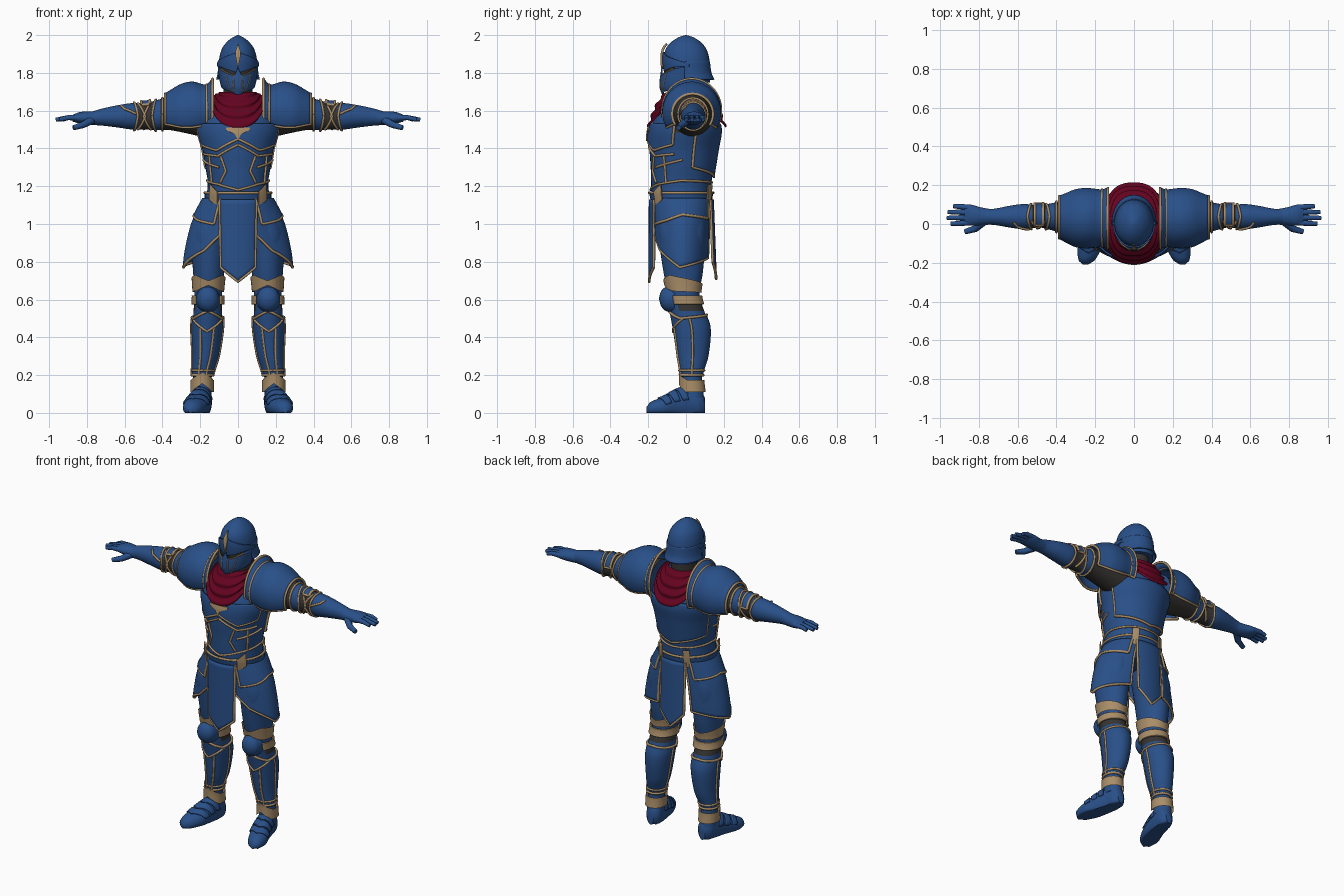
import bpy, bmesh, math
from mathutils import Vector

if "Cube" in bpy.data.objects:
    bpy.data.objects.remove(bpy.data.objects["Cube"])

def material(name, rgb):
    m = bpy.data.materials.new(name)
    m.diffuse_color = (*rgb, 1)
    m.use_nodes = True
    m.node_tree.nodes["Principled BSDF"].inputs["Base Color"].default_value = m.diffuse_color
    return m

BLUE = material("blue_steel", (0.022, 0.08, 0.25))
GOLD = material("tan_gold", (0.40, 0.27, 0.14))
RED = material("red_cloth", (0.125, 0.001, 0.014))
DARK = material("dark_cloth", (0.038, 0.036, 0.033))

def finish(name, bm, mats, mirror=False, thick=0, angle=40):
    bmesh.ops.remove_doubles(bm, verts=bm.verts, dist=1e-5)
    bmesh.ops.recalc_face_normals(bm, faces=bm.faces)
    me = bpy.data.meshes.new(name)
    bm.to_mesh(me)
    bm.free()
    for m in mats:
        me.materials.append(m)
    me.shade_smooth()
    me.set_sharp_from_angle(angle=math.radians(angle))
    ob = bpy.data.objects.new(name, me)
    bpy.context.collection.objects.link(ob)
    if thick:
        sol = ob.modifiers.new("thickness", 'SOLIDIFY')
        sol.thickness, sol.offset = thick, 0
    if mirror:
        ob.modifiers.new("mirror", 'MIRROR')

def ramp(*pts):
    """Piecewise linear function of the angle."""
    def f(a):
        for (x0, y0), (x1, y1) in zip(pts, pts[1:]):
            if a <= x1:
                return y0 + (y1 - y0) * max(0, (a - x0) / (x1 - x0))
        return pts[-1][1]
    return f

def form(axis, *keys):
    """Smooth surface through ellipses (position, centre 1, centre 2, radius 1, radius 2)."""
    K = [Vector(k) for k in keys]
    def slope(i):
        p, q = K[max(i - 1, 0)], K[min(i + 1, len(K) - 1)]
        return (q - p) / (q[0] - p[0])
    def f(a, s, off=0):
        s = min(max(s, K[0][0]), K[-1][0])
        i = next(j for j in range(len(K) - 1) if s <= K[j + 1][0] + 1e-9)
        h = K[i + 1][0] - K[i][0]
        t = (s - K[i][0]) / h
        v = ((2*t**3 - 3*t*t + 1) * K[i] + (t**3 - 2*t*t + t) * h * slope(i)
             + (3*t*t - 2*t**3) * K[i + 1] + (t**3 - t*t) * h * slope(i + 1))
        _, c1, c2, r1, r2 = v
        sa, ca = math.sin(math.radians(a)), math.cos(math.radians(a))
        if axis == 'z':
            return Vector((c1 + (r1 + off) * sa, c2 - (r2 + off) * ca, s))
        if axis == 'y':
            return Vector((c1 + (r1 + off) * sa, s, max(0, c2 + (r2 + off) * ca)))
        return Vector((s, c1 - (r1 + off) * ca, c2 + (r2 + off) * sa))
    f.span = (K[0][0], K[-1][0])
    return f

def tubes(name, paths, r=0.007, mat=GOLD, mirror=False, taper=1.0, n=8):
    bm = bmesh.new()
    for pts in paths:
        pts = [p for i, p in enumerate(pts) if i == 0 or (p - pts[i - 1]).length > 1e-5]
        u, rings = Vector((0.31, 0.52, 0.8)), []
        for i, p in enumerate(pts):
            t = (pts[min(i + 1, len(pts) - 1)] - pts[max(i - 1, 0)]).normalized()
            u = (u - t * u.dot(t)).normalized()
            rr, w = r * (1 + (taper - 1) * i / (len(pts) - 1)), t.cross(u)
            rings.append([bm.verts.new(p + rr * (u * math.cos(k * math.tau / n) + w * math.sin(k * math.tau / n)))
                          for k in range(n)])
        for A, B in zip(rings, rings[1:]):
            for k in range(n):
                bm.faces.new((A[k], A[k - 1], B[k - 1], B[k]))
        bm.faces.new(rings[0])
        bm.faces.new(rings[-1][::-1])
    finish(name, bm, [mat], mirror, angle=65)

def loft(name, f, mat=BLUE, lo=None, hi=None, a0=0, a1=360, n=36, steps=16, off=0,
         edges="", rule=None, mirror=False, r=0.0075, thick=0.008):
    """Skin a form between two edge curves; edges l/h/s get a raised trim."""
    L = lo if callable(lo) else (lambda a: f.span[0] if lo is None else lo)
    H = hi if callable(hi) else (lambda a: f.span[1] if hi is None else hi)
    closed = a1 - a0 == 360
    A = [a0 + (a1 - a0) * i / n for i in range(n + 1)]
    P = [[f(a, L(a) + (H(a) - L(a)) * j / steps, off) for a in A] for j in range(steps + 1)]
    bm = bmesh.new()
    V = [[bm.verts.new(p) for p in row] for row in P]
    for j in range(steps):
        for i in range(n):
            fc = bm.faces.new((V[j][i], V[j][i + 1], V[j + 1][i + 1], V[j + 1][i]))
            fc.material_index = int(rule(fc.calc_center_median())) if rule else 0
    if closed and not lo and not hi:
        for row in (V[0], V[-1]):
            bm.faces.new(row[:-1])
    finish(name, bm, [mat, DARK], mirror, 0 if closed else thick)
    paths = [P[0]] * ("l" in edges) + [P[-1]] * ("h" in edges)
    if "s" in edges:
        paths += [[row[0] for row in P], [row[-1] for row in P]]
    if paths:
        tubes(name + "_trim", paths, r, mirror=mirror)

def lines(name, f, paths, r=0.0065, off=0.003, mirror=True):
    """Trim lines drawn on a form through (angle, position) points."""
    tubes(name, [[f(a + (b - a) * k / 8, s + (t - s) * k / 8, off) for (a, s), (b, t) in zip(p, p[1:])
                  for k in range(9)] for p in paths], r, mirror=mirror)

def ring(s):
    return [(0, s), (120, s), (240, s), (360, s)]

# Legs, with dark cloth behind the knees
leg = form('z', (.08, .19, .035, .05, .06), (.2, .188, .03, .05, .055), (.3, .172, .035, .063, .078),
           (.45, .163, .03, .077, .095), (.53, .16, .01, .076, .09), (.62, .158, -.01, .073, .082),
           (.75, .155, -.015, .083, .105), (.95, .15, -.02, .1, .125), (1.1, .1, -.02, .09, .12))
loft("leg", leg, steps=40, mirror=True, rule=lambda p: .53 < p.z < .58 and p.y > -.04)
loft("greave", leg, lo=.2, hi=ramp((0, .54), (60, .5), (180, .52), (300, .5), (360, .54)),
     off=.006, edges="lh", mirror=True)
loft("thigh_band", leg, GOLD, lo=ramp((0, .675), (50, .645), (180, .635), (310, .645), (360, .675)),
     hi=ramp((0, .70), (50, .73), (180, .68), (310, .73), (360, .70)), off=.01, mirror=True)
loft("knee_strap", leg, GOLD, lo=.575, hi=.622, off=.01, a0=50, a1=310, mirror=True)
loft("ankle_band", leg, GOLD, lo=ramp((0, .155), (60, .11), (300, .11), (360, .155)),
     hi=ramp((0, .212), (70, .175), (290, .175), (360, .212)), off=.013, mirror=True)
knee = form('y', (-.142, .16, .605, .006, .006), (-.134, .16, .605, .033, .036), (-.11, .16, .603, .055, .062),
            (-.06, .16, .6, .064, .07))
loft("knee_cap", knee, mirror=True)
lines("greave_lines", leg, [[(90, .2), (90, .5)], [(270, .2), (270, .5)], ring(.225),
      [(-70, .5), (0, .43), (70, .5)], [(-25, .45), (-20, .2)], [(25, .45), (20, .2)]], off=.007)

# Feet turned slightly outward, flat soles
foot = form('y', (-.21, .25, .015, .012, .015), (-.19, .245, .022, .04, .035), (-.12, .228, .03, .062, .055),
            (-.05, .207, .045, .058, .078), (.03, .19, .055, .051, .085), (.08, .185, .05, .043, .07),
            (.1, .185, .04, .022, .04))
loft("boot", foot, mirror=True)
for y in (-.13, -.085, -.04):
    loft("boot_plate", foot, lo=ramp((-80, y + .025), (0, y - .02), (80, y + .025)),
         hi=ramp((-80, y + .055), (0, y + .02), (80, y + .055)), a0=-80, a1=80, n=16, steps=4, off=.003, mirror=True)

# Torso and abdomen plates, dark under the arms
torso = form('z', (1.03, 0, -.02, .16, .13), (1.15, 0, -.025, .165, .155), (1.22, 0, -.025, .16, .16),
             (1.3, 0, -.02, .173, .167), (1.4, 0, -.015, .19, .178), (1.5, 0, -.005, .215, .183),
             (1.58, 0, 0, .2, .157), (1.64, 0, .01, .15, .115), (1.68, 0, .01, .085, .08))
loft("torso", torso, steps=30, rule=lambda p: abs(p.x) > .15 and p.z > 1.48)
loft("breastplate", torso, lo=ramp((-72, 1.42), (-35, 1.39), (0, 1.45), (35, 1.39), (72, 1.42)), hi=1.53,
     a0=-72, a1=72, off=.008, edges="ls")
loft("back_plate", torso, lo=ramp((108, 1.3), (180, 1.25), (252, 1.3)), hi=1.53, a0=108, a1=252, off=.008, edges="ls")
loft("chest_emblem", torso, GOLD, lo=ramp((-16, 1.497), (-4, 1.475), (0, 1.44), (4, 1.475), (16, 1.497)),
     hi=1.51, a0=-16, a1=16, n=30, off=.015)
lines("abdomen_lines", torso, [[(0, 1.42), (35, 1.36), (75, 1.37)], [(30, 1.36), (22, 1.28), (35, 1.22)],
      [(35, 1.3), (90, 1.34)], [(55, 1.36), (60, 1.22)], [(0, 1.18), (40, 1.21), (90, 1.23), (180, 1.22)]])
loft("belt", torso, lo=1.11, hi=1.165, off=.012, edges="lh")
loft("belt_strap", torso, GOLD, lo=ramp((36, 1.09), (54, 1.13)), hi=ramp((36, 1.17), (54, 1.21)),
     a0=36, a1=54, off=.021, mirror=True)
loft("back_strap", torso, GOLD, lo=1.1, hi=1.21, a0=143, a1=156, off=.018, mirror=True)

# Hip plates and hanging cloth panels
skirt = form('z', (.74, 0, -.02, .292, .145), (.85, 0, -.02, .28, .15), (1.0, 0, -.02, .245, .155),
             (1.08, 0, -.02, .208, .156), (1.14, 0, -.02, .175, .155))
hem = ramp((22, .94), (40, .86), (85, .77), (115, .79), (155, .82))
loft("hip_plate", skirt, lo=hem, hi=1.13, a0=22, a1=155, edges="ls", mirror=True)
loft("upper_hip_plate", skirt, lo=ramp((30, 1.0), (60, 1.02), (90, 1.05), (145, 1.03)), hi=1.135, a0=30, a1=145,
     off=.008, edges="ls", mirror=True)
front = form('z', (.69, 0, 0, .185, .195), (1.14, 0, 0, .2, .193))
loft("front_panel", front, lo=ramp((-29, .77), (0, .695), (29, .77)), hi=1.13, a0=-29, a1=29, n=12, edges="ls")
back = form('z', (.7, 0, 0, .2, .16), (1.14, 0, 0, .2, .143))
loft("back_panel", back, lo=ramp((155, .8), (180, .71), (205, .8)), hi=1.13, a0=155, a1=205, n=12, edges="ls")

# Arms, with dark cloth at elbow and armpit
arm = form('x', (.16, .03, 1.575, .11, .12), (.36, .035, 1.585, .085, .088), (.44, .038, 1.575, .066, .078),
           (.49, .038, 1.57, .056, .07), (.56, .038, 1.57, .065, .07), (.63, .038, 1.57, .058, .06),
           (.72, .037, 1.566, .042, .045), (.77, .037, 1.56, .04, .036))
loft("arm", arm, steps=60, mirror=True, rule=lambda p: p.x < .39 or .45 < p.x < .53)
lines("arm_trim", arm, [ring(.40), [(0, .455), (90, .435), (180, .455), (270, .435), (360, .455)],
      [(0, .53), (90, .55), (180, .53), (270, .55), (360, .53)], [(-70, .46), (0, .5), (70, .46)],
      [(-70, .53), (0, .49), (70, .53)], [(110, .5), (180, .46), (250, .5)], [(10, .54), (35, .6), (60, .62)]])
loft("elbow_guard", arm, lo=.468, hi=.512, a0=50, a1=170, off=.01, edges="lhs", mirror=True)

# Shoulder guards with raised collar edges
shoulder = form('x', (.135, .03, 1.6, .155, .168), (.165, .03, 1.595, .145, .14), (.24, .03, 1.592, .152, .158),
                (.3, .03, 1.588, .146, .15), (.355, .032, 1.585, .122, .122), (.385, .035, 1.582, .108, .107))
loft("shoulder_guard", shoulder, a0=-30, a1=210, edges="lhs", mirror=True)
lines("shoulder_lines", shoulder, [[(-30, .165), (90, .165), (210, .165)]])

# Hands
palm = form('x', (.74, .037, 1.56, .04, .036), (.79, .04, 1.56, .046, .036), (.84, .045, 1.562, .054, .03),
            (.875, .045, 1.56, .05, .018))
loft("palm", palm, mirror=True)
for i, tip in enumerate((.945, .965, .96, .93)):
    y = .009 + i * .025
    tubes("finger_%d" % (i + 1), [[Vector((.84, y, 1.563)), Vector((.9, y + (i - 1.5) * .004, 1.563)),
          Vector((tip, y + (i - 1.5) * .005, 1.552))]], .0165, BLUE, True, .65)
tubes("thumb", [[Vector((.775, .015, 1.55)), Vector((.82, -.025, 1.525)), Vector((.872, -.04, 1.509))]],
      .023, BLUE, True, .6)

# Neck and draped scarf
loft("neck", form('z', (1.62, 0, .015, .08, .085), (1.78, 0, .015, .075, .085)), DARK)
def scarf(a, t, off=0):
    s, c = math.sin(math.radians(a)), math.cos(math.radians(a))
    w = .006 * math.sin(t * 22 + .6 * s)
    x = math.copysign(abs(s) ** .8, s) * (.085 + .062 * t ** .7 + w)
    y = math.copysign(abs(c) ** .7, c) * (.085 + .123 * t ** .45 + w)
    return Vector((x, .004 - y, 1.70 - t * (.03 + .16 * abs(c) ** 1.1)))
scarf.span = (0, 1)
loft("scarf", scarf, RED, lo=.001, hi=1.0, n=72, steps=36)

# Helmet: skull, face guard, brow, neck flare, crest and eye slits
skull = form('z', (1.75, 0, .015, .096, .112), (1.8, 0, .01, .1, .117), (1.87, 0, .004, .1, .12),
             (1.93, 0, 0, .084, .106), (1.97, 0, 0, .053, .07), (1.99, 0, 0, .025, .036), (2.0, 0, 0, .004, .004))
loft("helmet", skull, steps=24)
face = form('z', (1.68, 0, -.03, .05, .088), (1.73, 0, -.02, .083, .114), (1.83, 0, 0, .1, .123))
loft("face_guard", face, lo=ramp((-105, 1.73), (-30, 1.70), (0, 1.68), (30, 1.70), (105, 1.73)),
     hi=ramp((-105, 1.84), (-60, 1.82), (-10, 1.785), (0, 1.83), (10, 1.785), (60, 1.82), (105, 1.84)),
     a0=-105, a1=105, off=.003)
lines("face_lines", face, [[(12, 1.785), (60, 1.82)], [(12, 1.78), (16, 1.7)],
      [(40, 1.79), (32, 1.72), (28, 1.70)]], r=.004, off=.005)
loft("eye_slit", skull, DARK, lo=1.785, hi=1.835, a0=5, a1=55, off=.003, mirror=True)
loft("brow", skull, lo=ramp((-95, 1.835), (-50, 1.83), (0, 1.80), (50, 1.83), (95, 1.835)),
     hi=ramp((-95, 1.85), (0, 1.91), (95, 1.85)), a0=-95, a1=95, off=.005)
loft("neck_flare", form('z', (1.765, 0, .005, .112, .142), (1.8, 0, .004, .104, .127), (1.86, 0, .002, .101, .121)),
     a0=85, a1=275)
loft("crest", skull, GOLD, lo=ramp((-7, 1.9), (0, 1.82), (7, 1.9)), hi=ramp((-7, 1.91), (0, 1.955), (7, 1.91)),
     a0=-7, a1=7, n=8, off=.014, thick=.012)
